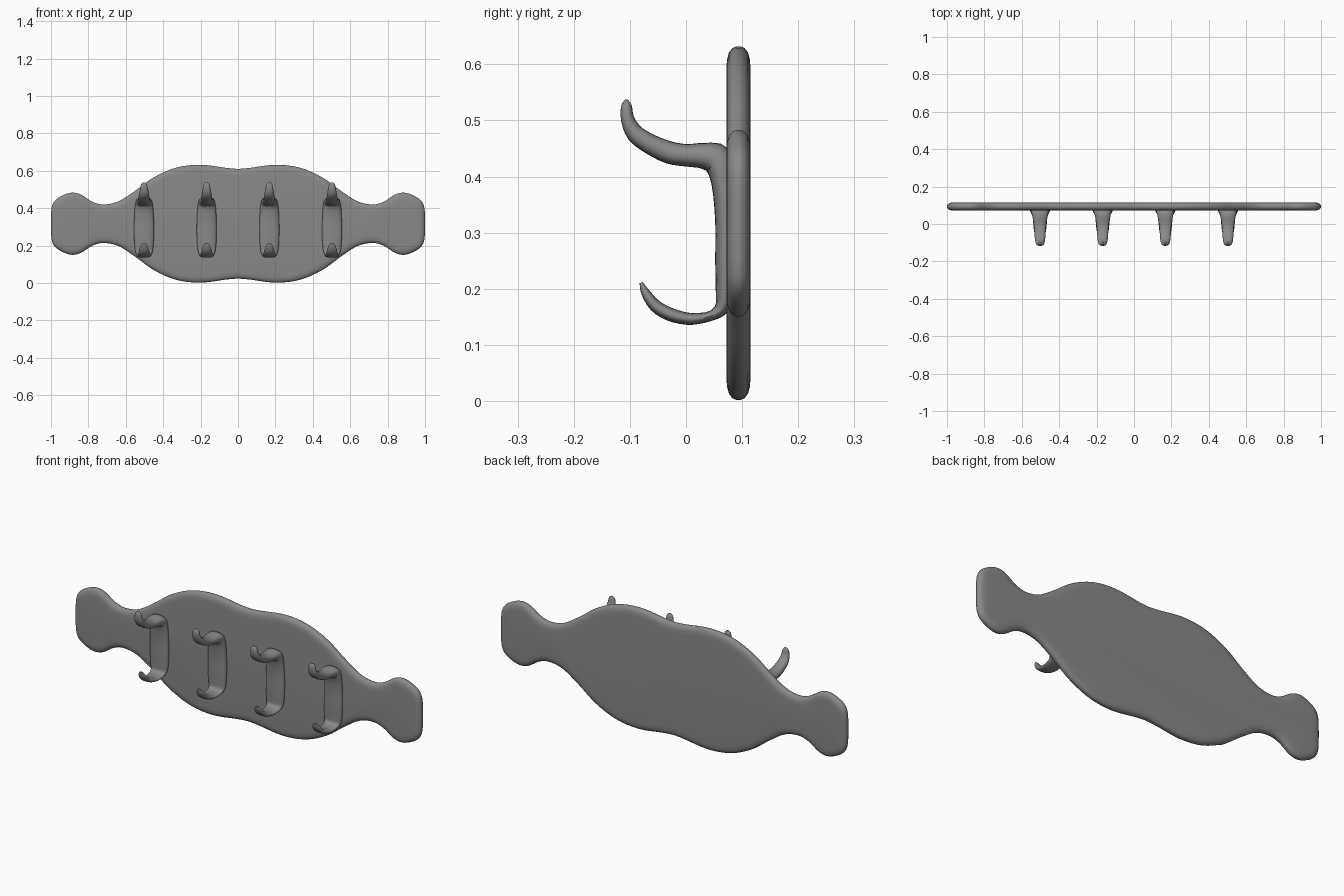
import bpy, bmesh, math
from mathutils import Vector

if "Cube" in bpy.data.objects:
    bpy.data.objects.remove(bpy.data.objects["Cube"])

grey = bpy.data.materials.new("grey metal")
grey.use_nodes = True
grey.diffuse_color = (0.25, 0.25, 0.25, 1)
grey.node_tree.nodes["Principled BSDF"].inputs["Base Color"].default_value = (0.25, 0.25, 0.25, 1)


def smooth_path(points, steps):
    """Catmull-Rom curve through points of any dimension."""
    pts = [Vector(p) for p in points]
    pts = [2 * pts[0] - pts[1]] + pts + [2 * pts[-1] - pts[-2]]
    out = []
    for a, b, c, d in zip(pts, pts[1:], pts[2:], pts[3:]):
        for i in range(steps):
            t = i / steps
            out.append(0.5 * (2 * b + (c - a) * t + (2 * a - 5 * b + 4 * c - d) * t * t
                              + (3 * b - a - 3 * c + d) * t ** 3))
    return out + [pts[-2]]


def skin(name, rings, angle):
    """Closed surface through equal rings of points, capped at both ends."""
    bm = bmesh.new()
    loops = [[bm.verts.new(p) for p in ring] for ring in rings]
    n = len(loops[0])
    for a, b in zip(loops, loops[1:]):
        for i in range(n):
            j = (i + 1) % n
            bm.faces.new((a[i], a[j], b[j], b[i]))
    bm.faces.new(loops[0])
    bm.faces.new(loops[-1][::-1])
    bmesh.ops.recalc_face_normals(bm, faces=bm.faces)
    mesh = bpy.data.meshes.new(name)
    bm.to_mesh(mesh)
    bm.free()
    mesh.materials.append(grey)
    obj = bpy.data.objects.new(name, mesh)
    bpy.context.collection.objects.link(obj)
    bpy.ops.object.select_all(action="DESELECT")
    obj.select_set(True)
    bpy.context.view_layer.objects.active = obj
    bpy.ops.object.shade_smooth_by_angle(angle=math.radians(angle))
    return obj


# Backboard: one quarter of the outline, mirrored both ways
MID_Z, MID_Y = 0.317, 0.0935
quarter = smooth_path([(0, .293), (.06, .298), (.2, .315), (.33, .3), (.45, .248), (.55, .176),
                       (.64, .119), (.72, .103), (.78, .118), (.84, .156), (.89, .166),
                       (.94, .15), (.98, .122), (.997, .08), (1, 0)], 4)
right_half = quarter + [Vector((p.x, -p.y)) for p in quarter[-2::-1]]
outline = right_half + [Vector((-p.x, p.y)) for p in right_half[-2:0:-1]]


def board_ring(inset, y):
    ring = []
    for i, p in enumerate(outline):
        along = (outline[(i + 1) % len(outline)] - outline[i - 1]).normalized()
        q = p + Vector((along.y, -along.x)) * inset
        ring.append((q.x, MID_Y + y, MID_Z + q.y))
    return ring


edge = [(.04, .0215), (.024, .0205), (.011, .017), (.003, .011), (0, .004)]
layers = [(i, -y) for i, y in edge] + [(i, y) for i, y in reversed(edge)]
skin("backboard", [board_ring(*layer) for layer in layers], 40)

# Double hook: side path as y, z, half thickness, half width
hook_path = smooth_path([
    (-.106, .537, .003, .007), (-.106, .526, .0095, .016), (-.104, .502, .012, .021),
    (-.09, .476, .016, .026), (-.062, .457, .018, .029), (-.03, .443, .02, .031),
    (0, .438, .02, .034), (.03, .437, .023, .039), (.058, .428, .029, .045),
    (.067, .39, .022, .05), (.07, .32, .018, .053), (.07, .25, .018, .053),
    (.07, .195, .017, .05), (.064, .166, .013, .045), (.045, .152, .009, .04),
    (.02, .147, .01, .038), (0, .147, .011, .036), (-.03, .155, .012, .033),
    (-.055, .17, .011, .028), (-.072, .193, .008, .021), (-.08, .211, .003, .01)], 3)
SIDES = 20


def rounded(v):
    return math.copysign(abs(v) ** 0.85, v)


def hook_rings(x):
    rings = []
    for i, (y, z, thick, wide) in enumerate(hook_path):
        before, after = hook_path[max(i - 1, 0)], hook_path[min(i + 1, len(hook_path) - 1)]
        along = Vector((after[0] - before[0], after[1] - before[1])).normalized()
        ring = []
        for k in range(SIDES):
            a = math.tau * k / SIDES
            t = rounded(math.sin(a)) * thick
            ring.append((x + rounded(math.cos(a)) * wide, y - along.y * t, z + along.x * t))
        rings.append(ring)
    return rings


for number in range(4):
    skin(f"double_hook_{number + 1}", hook_rings((number - 1.5) * 0.335), 50)
